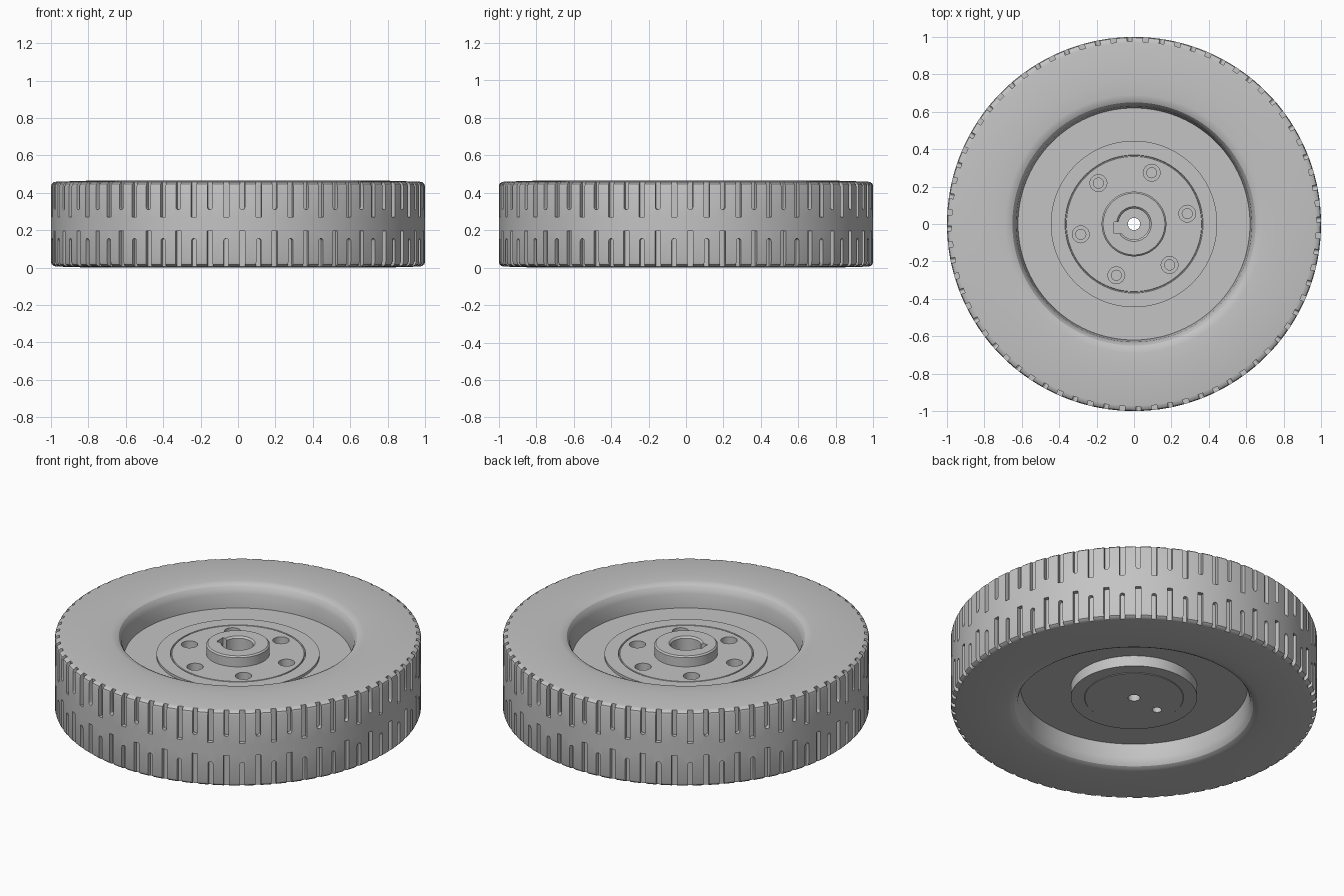
import bpy, bmesh
from math import pi, tau, sin, cos, radians
from mathutils import Matrix, Vector

if "Cube" in bpy.data.objects:
    bpy.data.objects.remove(bpy.data.objects["Cube"], do_unlink=True)

grey = bpy.data.materials.new("plain_grey")
grey.use_nodes = True
grey.diffuse_color = (0.55, 0.55, 0.55, 1)
grey.node_tree.nodes["Principled BSDF"].inputs["Base Color"].default_value = grey.diffuse_color

HEIGHT = 0.466


def finish(bm, name):
    bmesh.ops.recalc_face_normals(bm, faces=bm.faces)
    mesh = bpy.data.meshes.new(name)
    bm.to_mesh(mesh)
    bm.free()
    mesh.materials.append(grey)
    obj = bpy.data.objects.new(name, mesh)
    bpy.context.collection.objects.link(obj)
    return obj


def lathe(name, profile, segments):
    """Revolve a closed (radius, z) outline about the z axis."""
    bm = bmesh.new()
    rings = []
    for i in range(segments):
        a = tau * i / segments
        rings.append([bm.verts.new((r * cos(a), r * sin(a), z)) for r, z in profile])
    for i in range(segments):
        a, b = rings[i], rings[(i + 1) % segments]
        for j in range(len(profile)):
            k = (j + 1) % len(profile)
            bm.faces.new((a[j], b[j], b[k], a[k]))
    return finish(bm, name)


def prism(bm, outline, near, far, matrix):
    """Add a solid: outline in local y/z, extruded along local x."""
    lo = [bm.verts.new(matrix @ Vector((near, u, v))) for u, v in outline]
    hi = [bm.verts.new(matrix @ Vector((far, u, v))) for u, v in outline]
    bm.faces.new(lo)
    bm.faces.new(hi)
    for i in range(len(lo)):
        j = (i + 1) % len(lo)
        bm.faces.new((lo[i], lo[j], hi[j], hi[i]))


def cylinder(bm, x, y, radius, bottom, top):
    bmesh.ops.create_cone(bm, cap_ends=True, segments=32, radius1=radius, radius2=radius,
                          depth=top - bottom,
                          matrix=Matrix.Translation((x, y, (bottom + top) / 2)))


def cut(obj, bm):
    cutter = finish(bm, "cutter")
    cutter.hide_render = True
    mod = obj.modifiers.new("cut", 'BOOLEAN')
    mod.operation = 'DIFFERENCE'
    mod.solver = 'EXACT'
    mod.object = cutter
    bpy.context.view_layer.objects.active = obj
    bpy.ops.object.modifier_apply(modifier=mod.name)
    bpy.data.objects.remove(cutter, do_unlink=True)


def smooth(obj):
    bpy.ops.object.select_all(action='DESELECT')
    obj.select_set(True)
    bpy.context.view_layer.objects.active = obj
    bpy.ops.object.shade_smooth_by_angle(angle=radians(28))


# Tyre: upper half of the section, mirrored to the lower half
half = [(0.62, 0.33), (0.63, 0.41), (0.638, 0.435), (0.65, 0.452), (0.668, 0.461),
        (0.69, 0.464), (0.77, HEIGHT), (0.97, 0.46), (0.985, 0.457), (0.996, 0.448),
        (1.0, 0.435), (1.0, 0.26)]
tyre = lathe("tyre", half + [(r, HEIGHT - z) for r, z in reversed(half)], 180)

# Tread grooves: long square and short rounded, swapped between the two rows
COUNT = 72
long_slot = [(-0.015, 0.5), (-0.015, 0.27), (0.015, 0.27), (0.015, 0.5)]
arc = [(0.013 * cos(pi + pi * i / 8), 0.323 + 0.013 * sin(pi + pi * i / 8)) for i in range(9)]
short_slot = [(-0.013, 0.5)] + arc + [(0.013, 0.5)]
grooves = bmesh.new()
for i in range(COUNT):
    turn = Matrix.Rotation(tau * (i + 0.27) / COUNT, 4, 'Z')
    upper, lower = (long_slot, short_slot) if i % 2 else (short_slot, long_slot)
    prism(grooves, upper, 0.975, 1.05, turn)
    prism(grooves, [(u, HEIGHT - v) for u, v in lower], 0.975, 1.05, turn)
cut(tyre, grooves)
smooth(tyre)

# Wheel disc with stepped face, raised hub, rear boss and stepped bore
disc = lathe("wheel_disc_and_hub", [
    (0.625, 0.33), (0.445, 0.33), (0.445, 0.345), (0.369, 0.345), (0.367, 0.339),
    (0.363, 0.339), (0.361, 0.345), (0.173, 0.345), (0.173, 0.40), (0.165, 0.408),
    (0.093, 0.408), (0.083, 0.398), (0.083, 0.18), (0.033, 0.18), (0.033, 0.07),
    (0.268, 0.07), (0.271, 0.073), (0.345, 0.073), (0.345, 0.137), (0.625, 0.137)], 128)

# Bolt holes: a wide counterbore first, then the narrower drilling
for radius, bottom in ((0.045, 0.30), (0.027, 0.20)):
    holes = bmesh.new()
    for i in range(6):
        a = radians(11 + 60 * i)
        cylinder(holes, 0.29 * cos(a), 0.29 * sin(a), radius, bottom, 0.4)
    cut(disc, holes)

# Keyway in the bore and blind hole in the rear boss
keyway = bmesh.new()
prism(keyway, [(-0.05, 0.18), (0.01, 0.18), (0.01, 0.5), (-0.05, 0.5)], -0.108, -0.04,
      Matrix.Identity(4))
cylinder(keyway, -0.18, -0.02, 0.026, 0.0, 0.13)
cut(disc, keyway)
smooth(disc)
